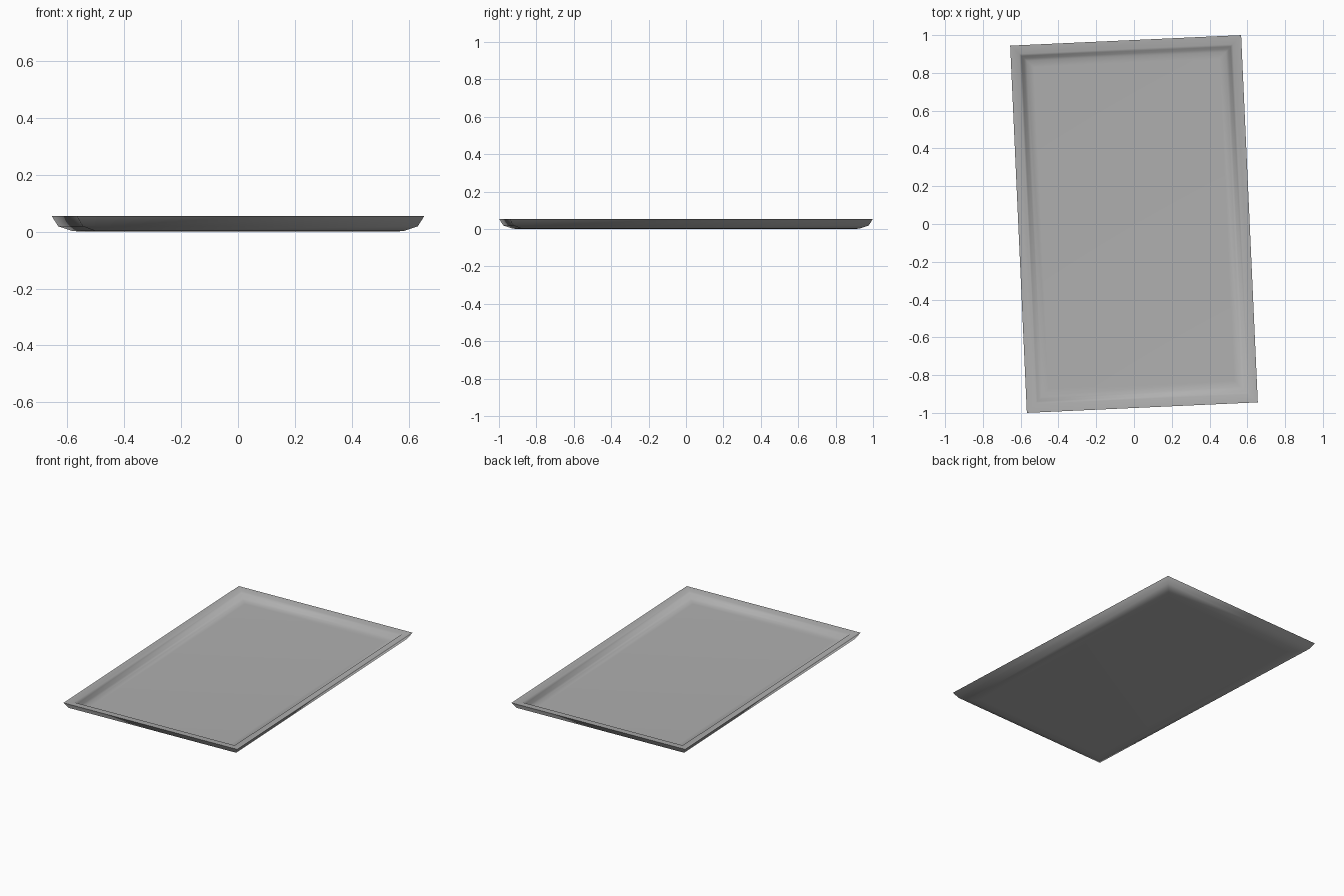
import bpy, bmesh, math
from mathutils import Matrix

if "Cube" in bpy.data.objects:
    bpy.data.objects.remove(bpy.data.objects["Cube"])

HALF_W, HALF_L = 0.612, 0.973
# cross-section as (inset from outer edge, height): underside, rim, inner wall, floor
PROFILE = [(0.12, 0.0), (0.07, 0.002), (0.022, 0.019), (0.0, 0.055),
           (0.046, 0.052), (0.058, 0.039), (0.07, 0.024), (0.085, 0.016), (0.12, 0.014)]

bm = bmesh.new()


def ring(inset, z):
    w, l = HALF_W - inset, HALF_L - inset
    return [bm.verts.new((sx * w, sy * l, z))
            for sx, sy in ((-1, -1), (1, -1), (1, 1), (-1, 1))]


# tray shell: bridge the rectangular loops, cap the base and the floor
rings = [ring(i, z) for i, z in PROFILE]
for a, b in zip(rings, rings[1:]):
    for k in range(4):
        n = (k + 1) % 4
        bm.faces.new((a[k], a[n], b[n], b[k]))
bm.faces.new(rings[0][::-1])
bm.faces.new(rings[-1])
bmesh.ops.recalc_face_normals(bm, faces=bm.faces)

# slight turn about the vertical axis
bm.transform(Matrix.Rotation(math.radians(2.6), 4, 'Z'))

mesh = bpy.data.meshes.new("tray")
bm.to_mesh(mesh)
bm.free()

# dark grey finish
finish = bpy.data.materials.new("grey_finish")
finish.diffuse_color = (0.43, 0.43, 0.43, 1.0)
finish.use_nodes = True
finish.node_tree.nodes["Principled BSDF"].inputs["Base Color"].default_value = finish.diffuse_color
mesh.materials.append(finish)

tray = bpy.data.objects.new("tray", mesh)
bpy.context.collection.objects.link(tray)
bpy.context.view_layer.objects.active = tray
tray.select_set(True)
bpy.ops.object.shade_smooth_by_angle(angle=math.radians(75))
